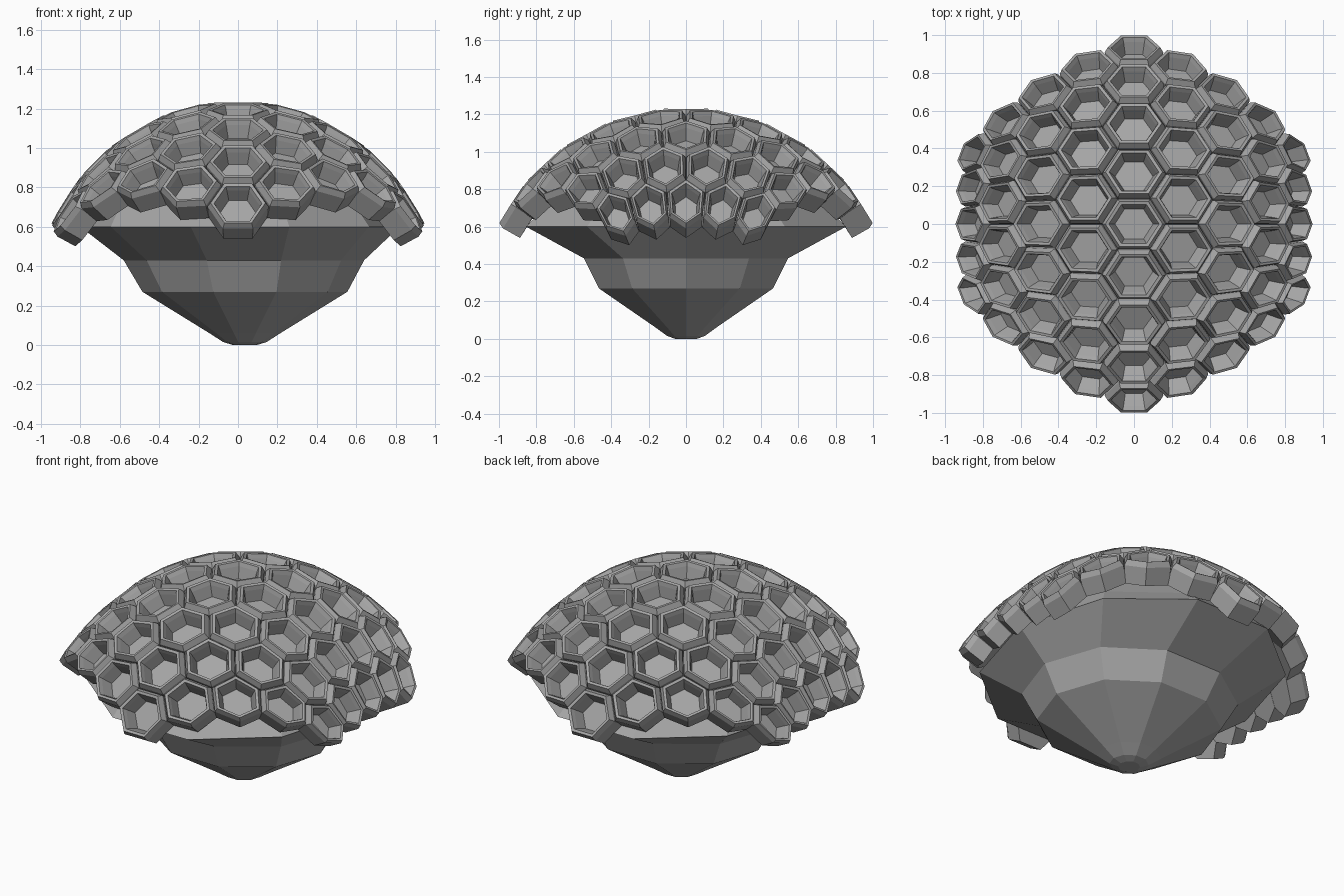
import bpy
import bmesh
from math import sin, cos, pi, radians, sqrt
from mathutils import Vector

cube = bpy.data.objects.get("Cube")
if cube:
    bpy.data.objects.remove(cube, do_unlink=True)

# Single stone grey for every part
GREY = (0.38, 0.38, 0.38, 1)
grey = bpy.data.materials.new("stone_grey")
grey.use_nodes = True
grey.diffuse_color = GREY
grey.node_tree.nodes["Principled BSDF"].inputs["Base Color"].default_value = GREY


def make_object(name, bm):
    bmesh.ops.recalc_face_normals(bm, faces=bm.faces)
    mesh = bpy.data.meshes.new(name)
    bm.to_mesh(mesh)
    bm.free()
    mesh.materials.append(grey)
    obj = bpy.data.objects.new(name, mesh)
    bpy.context.collection.objects.link(obj)
    return obj


def bridge(bm, low, high):
    n = len(low)
    for i in range(n):
        j = (i + 1) % n
        bm.faces.new((low[i], low[j], high[j], high[i]))


# Dome surface: c counts hexagon columns along x, k counts rows along y
def surface(c, k):
    y = 1.1 * sin(radians(14.4 * k)) * cos(radians(11.2 * c))
    x = 0.99 * sin(radians(15.4 * c)) * (1 - 0.1 * y * y)
    q = 1.12 * x * x + y * y - 0.54 * x * x * y * y
    return Vector((x, y, 0.125 + sqrt(max(0.01, 1.21 - q))))


def surface_normal(c, k):
    e = 0.05
    along_c = surface(c + e, k) - surface(c - e, k)
    along_k = surface(c, k + e) - surface(c, k - e)
    return along_c.cross(along_k).normalized()


# Hexagon outline in column and row units
HEXAGON = [(2 / 3, 0), (1 / 3, 0.5), (-1 / 3, 0.5),
           (-2 / 3, 0), (-1 / 3, -0.5), (1 / 3, -0.5)]

# Cell section: scale and height, from outer foot over the rim to the floor
SECTION = [(0.92, -0.12), (0.96, -0.015), (0.86, 0.015),
           (0.75, 0.01), (0.69, -0.015), (0.57, -0.085)]


def add_cell(bm, c, k):
    normal = surface_normal(c, k)
    rings = []
    for scale, height in SECTION:
        rings.append([bm.verts.new(surface(c + u * scale, k + v * scale) + normal * height)
                      for u, v in HEXAGON])
    for low, high in zip(rings, rings[1:]):
        bridge(bm, low, high)
    bm.faces.new(rings[-1])
    bm.faces.new(rings[0][::-1])


# Honeycomb of cells: nine columns, shorter toward the sides
bm = bmesh.new()
for column in range(-4, 5):
    count = 9 - abs(column)
    for row in range(count):
        add_cell(bm, column, row - (count - 1) / 2)
make_object("honeycomb_cells", bm)


# Ten-sided shells built from rings: height, x radius, y radius, x offset
def faceted_shell(name, rings):
    bm = bmesh.new()
    loops = []
    for z, rx, ry, offset in rings:
        loops.append([bm.verts.new((offset + rx * cos(i * pi / 5), ry * sin(i * pi / 5), z))
                      for i in range(10)])
    for low, high in zip(loops, loops[1:]):
        bridge(bm, low, high)
    bm.faces.new(loops[0][::-1])
    bm.faces.new(loops[-1])
    return make_object(name, bm)


# Tapered underside
RIM = (0.6, 0.81, 0.9, 0.01)
faceted_shell("lower_body", [
    (0, 0.06, 0.06, 0.035),
    (0.015, 0.11, 0.105, 0.035),
    (0.06, 0.18, 0.17, 0.035),
    (0.27, 0.52, 0.49, 0.035),
    (0.43, 0.61, 0.573, 0.03),
    RIM])

# Dome core behind the cells
core = [RIM]
for angle in (54, 44, 33, 22, 10):
    t = radians(angle)
    core.append((0.12 + 0.98 * cos(t), 0.92 * sin(t), 0.98 * sin(t), 0))
faceted_shell("dome_core", core)
